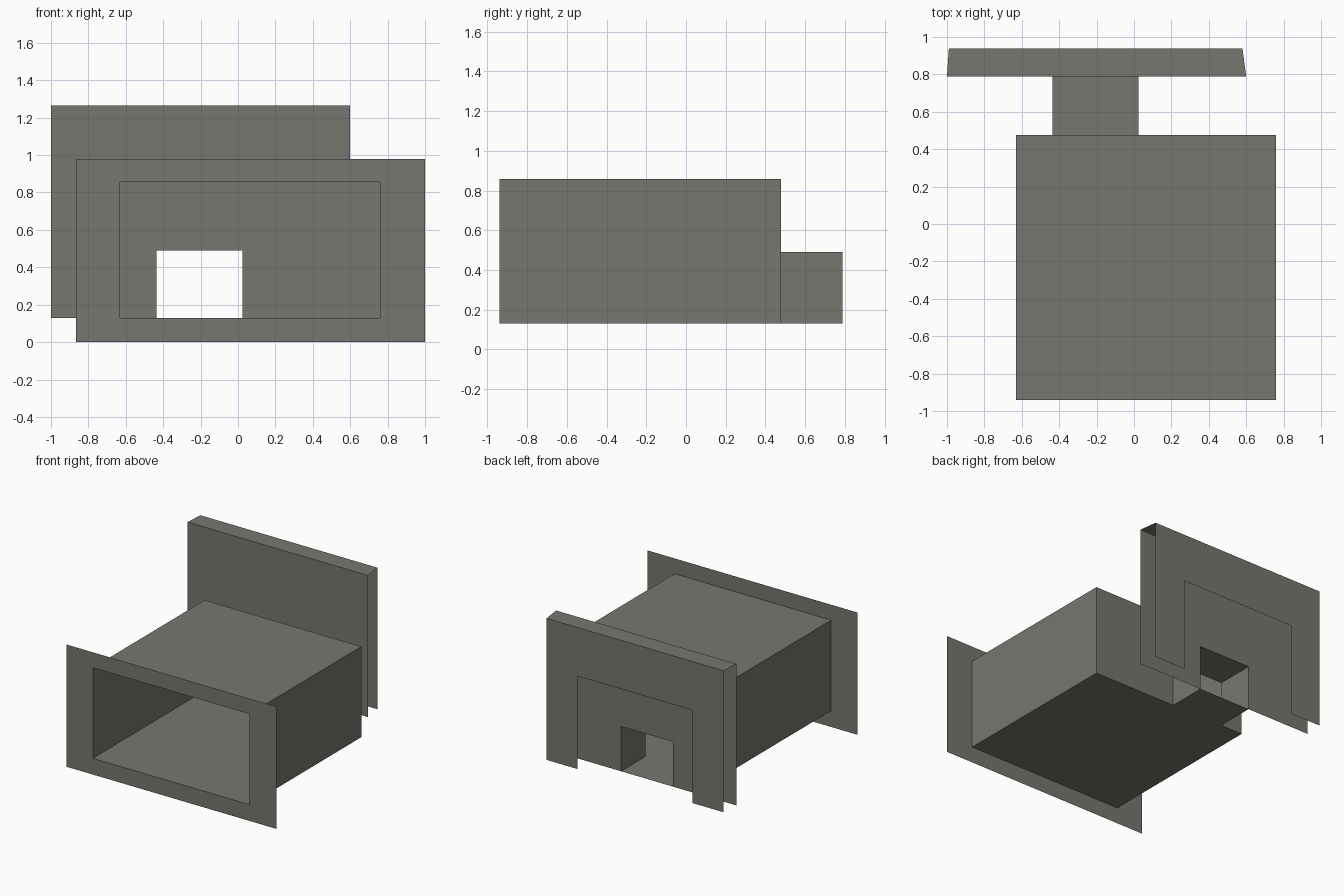
import bpy, bmesh

if "Cube" in bpy.data.objects:
    bpy.data.objects.remove(bpy.data.objects["Cube"])

grey = bpy.data.materials.new("warm_grey")
grey.diffuse_color = (0.185, 0.18, 0.158, 1)
grey.use_nodes = True
grey.node_tree.nodes["Principled BSDF"].inputs["Base Color"].default_value = grey.diffuse_color


def make(name, quads):
    """Object from a list of quads, with shared corners welded."""
    bm = bmesh.new()
    for q in quads:
        bm.faces.new([bm.verts.new(p) for p in q])
    bmesh.ops.remove_doubles(bm, verts=bm.verts, dist=1e-5)
    me = bpy.data.meshes.new(name)
    bm.to_mesh(me)
    bm.free()
    me.materials.append(grey)
    ob = bpy.data.objects.new(name, me)
    bpy.context.collection.objects.link(ob)
    return ob


def panel(name, outer, hole, y_at, back=False):
    """Upright sheet with a rectangular hole; rects are (x0, x1, z0, z1)."""
    xs = sorted({outer[0], hole[0], hole[1], outer[1]})
    zs = sorted({outer[2], hole[2], hole[3], outer[3]})
    quads = []
    for a, b in zip(xs, xs[1:]):
        for c, d in zip(zs, zs[1:]):
            if hole[0] <= a < hole[1] and hole[2] <= c < hole[3]:
                continue
            q = [(x, y_at(x, z), z) for x, z in ((a, c), (b, c), (b, d), (a, d))]
            quads.append(q[::-1] if back else q)
    return make(name, quads)


def tunnel(name, rect, y0, y1):
    """Four-sided open sleeve running along y."""
    x0, x1, z0, z1 = rect
    c = [(x0, z0), (x1, z0), (x1, z1), (x0, z1)]
    quads = []
    for i in range(4):
        (a, b), (d, e) = c[i], c[(i + 1) % 4]
        quads.append([(a, y0, b), (d, y0, e), (d, y1, e), (a, y1, b)])
    return make(name, quads)


ROOM = (-0.63, 0.76, 0.13, 0.857)
DOOR = (-0.435, 0.025, 0.13, 0.49)
FRONT, WALL, INNER, BACK = -0.94, 0.477, 0.788, 0.938

# main chamber with its front flange and rear wall
panel("front_flange", (-0.865, 1.0, 0.0, 0.98), ROOM, lambda x, z: FRONT)
tunnel("chamber", ROOM, FRONT, WALL)
panel("chamber_rear_wall", ROOM, DOOR, lambda x, z: WALL, True)

# short passage through to the rear wall
tunnel("passage", DOOR, WALL, INNER)

# double rear wall: inner sheet, outer sheet with doorway, and cap
panel("inner_sheet", (-1.0, 0.6, 0.13, 1.265), DOOR, lambda x, z: INNER)
panel("outer_sheet", (-0.99, 0.58, 0.13, 1.265), (-0.716, 0.306, 0.13, 0.875),
      lambda x, z: BACK, True)
make("wall_cap", [[(-1.0, INNER, 1.265), (0.6, INNER, 1.265),
                   (0.58, BACK, 1.265), (-0.99, BACK, 1.265)]])
